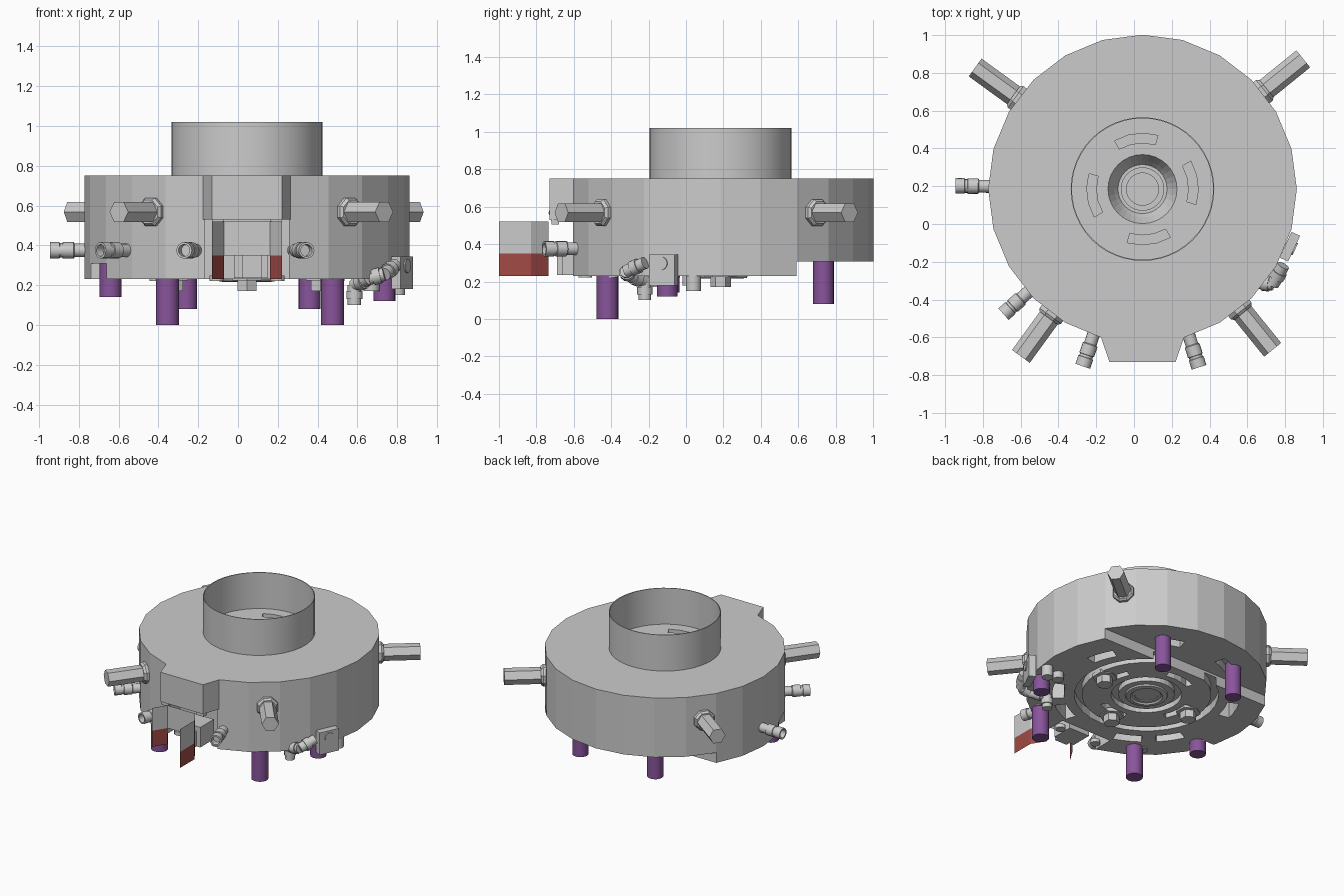
import bpy, bmesh
from math import cos, sin, radians, pi
from mathutils import Vector

if "Cube" in bpy.data.objects:
    bpy.data.objects.remove(bpy.data.objects["Cube"])

CX, CY = 0.045, 0.185          # axis of the drum


def material(name, color):
    m = bpy.data.materials.new(name)
    m.diffuse_color = color
    m.use_nodes = True
    m.node_tree.nodes["Principled BSDF"].inputs["Base Color"].default_value = m.diffuse_color
    return m


purple = material("purple", (0.25, 0.09, 0.33, 1))
red = material("red", (0.36, 0.07, 0.06, 1))


def make(name, verts, faces, mat=None, smooth=False, solid=True):
    me = bpy.data.meshes.new(name)
    me.from_pydata([tuple(v) for v in verts], [], faces)
    if solid:
        bm = bmesh.new()
        bm.from_mesh(me)
        bmesh.ops.recalc_face_normals(bm, faces=bm.faces)
        bm.to_mesh(me)
        bm.free()
    ob = bpy.data.objects.new(name, me)
    bpy.context.collection.objects.link(ob)
    if mat:
        me.materials.append(mat)
    if smooth:
        bpy.context.view_layer.objects.active = ob
        bpy.ops.object.select_all(action='DESELECT')
        ob.select_set(True)
        bpy.ops.object.shade_smooth_by_angle(angle=radians(35))
    return ob


def lathe(name, profile, n, base=(CX, CY, 0), axis=(0, 0, 1), start=0, ring=False, **kw):
    """Turn (radius, height) points about an axis; ring joins the profile into a loop."""
    q = Vector((0, 0, 1)).rotation_difference(Vector(axis).normalized())
    if abs(Vector(axis).normalized().z) < 0.01:      # keep flats level on horizontal bars
        q = Vector(axis).to_track_quat('Z', 'Y')
    verts = [Vector(base) + q @ Vector((r * cos(start + 2 * pi * i / n), r * sin(start + 2 * pi * i / n), h))
             for r, h in profile for i in range(n)]
    m = len(profile)
    faces = [(a * n + i, a * n + (i + 1) % n, (a + 1) % m * n + (i + 1) % n, (a + 1) % m * n + i)
             for a in range(m if ring else m - 1) for i in range(n)]
    if not ring:
        faces += [tuple(range(n)), tuple(range((m - 1) * n, m * n))]
    return make(name, verts, faces, **kw)


def rod(name, p0, p1, r, n=16, **kw):
    d = Vector(p1) - Vector(p0)
    return lathe(name, [(r, 0), (r, d.length)], n, p0, d, **kw)


def prism(name, outline, z0, z1, **kw):
    n = len(outline)
    verts = [(x, y, z) for z in (z0, z1) for x, y in outline]
    faces = [tuple(range(n)), tuple(range(n, 2 * n))]
    faces += [(i, (i + 1) % n, n + (i + 1) % n, n + i) for i in range(n)]
    return make(name, verts, faces, **kw)


def box(name, x0, x1, y0, y1, z0, z1, **kw):
    return prism(name, [(x0, y0), (x1, y0), (x1, y1), (x0, y1)], z0, z1, **kw)


def polar(deg, r, z=None):
    p = (CX + r * cos(radians(deg)), CY + r * sin(radians(deg)))
    return p if z is None else (*p, z)


def arc(name, mid, half, r0, r1, z0, z1, steps=3):
    angs = [mid - half + 2 * half * i / steps for i in range(steps + 1)]
    return prism(name, [polar(a, r0) for a in angs] + [polar(a, r1) for a in reversed(angs)], z0, z1)


def cut(target, cutters):
    for c in cutters:
        c.hide_render = True
        mod = target.modifiers.new("cut", 'BOOLEAN')
        mod.operation, mod.solver, mod.object = 'DIFFERENCE', 'EXACT', c
        bpy.context.view_layer.objects.active = target
        bpy.ops.object.modifier_apply(modifier=mod.name)
        bpy.data.objects.remove(c, do_unlink=True)


# main drum: 24 flat sides, with rear step, front bay and slots cut out
drum = lathe("drum_housing", [(0.817, 0.23), (0.817, 0.75)], 24)
cutters = [
    box("c", -1, 1, 0.59, 1.2, 0, 0.307),
    prism("c", [(-0.165, -0.9), (0.255, -0.9), (0.255, -0.45), (-0.165, -0.45)], 0, 0.53),
    box("c", -1, -0.66, -0.30, -0.04, 0, 0.31),
    lathe("c", [(0.13, 0.66), (0.15, 0.69), (0.21, 0.80)], 32),
    lathe("c", [(0.49, 0.1), (0.49, 0.29), (0.44, 0.29), (0.44, 0.1)], 32, ring=True),
    lathe("c", [(0.24, 0.1), (0.24, 0.27), (0.19, 0.27), (0.19, 0.1)], 32, ring=True),
]
for k in range(4):
    cutters.append(arc("c", 7 + 90 * k, 23, 0.245, 0.295, 0.68, 0.9))
    cutters.append(arc("c", 7 + 90 * k, 20, 0.29, 0.34, 0.1, 0.31))
for a in (20, 65, 115, 160, 215, 242, 298, 325):
    cutters.append(arc("c", a, 9, 0.56, 0.64, 0.1, 0.37))
cut(drum, cutters)

# top collar and centre hubs
lathe("top_tube", [(0.38, 0.75), (0.38, 1.02), (0.374, 1.02), (0.374, 0.75)], 48, ring=True, smooth=True)
lathe("upper_hub_ring", [(0.115, 0.65), (0.115, 0.72), (0.085, 0.72), (0.085, 0.65)], 32, ring=True, smooth=True)
lathe("lower_hub", [(0.15, 0.24), (0.14, 0.22), (0.11, 0.215), (0.10, 0.225), (0.08, 0.225), (0.07, 0.26)],
      32, smooth=True)

# hexagonal plugs under the drum
for i, a in enumerate((0, 180, 270)):
    lathe(f"underside_plug_{i}", [(0.085, 0.25), (0.085, 0.224), (0.055, 0.224), (0.055, 0.17)], 6,
          polar(a, 0.37, 0), start=pi / 6)

# flat pads under the rim
for i, a in enumerate((200, 232, 258, 282, 308)):
    lathe(f"rim_pad_{i}", [(0.035, 0.25), (0.035, 0.222)], 12, polar(a, 0.74, 0))

# purple legs
for i, (x, y, z, r) in enumerate([(-0.355, -0.42, 0, 0.058), (0.475, -0.42, 0, 0.058),
                                  (-0.26, 0.735, 0.08, 0.055), (0.36, 0.735, 0.08, 0.055),
                                  (-0.64, -0.09, 0.14, 0.055), (0.735, -0.10, 0.12, 0.055)]):
    rod(f"leg_{i}", (x, y, z), (x, y, 0.33), r, 24, mat=purple, smooth=True)

# radial hexagonal arms with wall collars
for i, a in enumerate((39, 144, 234, 309)):
    d = (cos(radians(a)), sin(radians(a)), 0)
    rod(f"arm_{i}", polar(a, 0.74, 0.568), polar(a, 1.095, 0.568), 0.058, 6)
    lathe(f"arm_collar_{i}", [(0.076, 0), (0.076, 0.09), (0.064, 0.105)], 8,
          polar(a, 0.74, 0.568), d, start=pi / 8)

# ribbed hose stubs
for i, a in enumerate((179, 222, 251.4, 287.6)):
    d = (cos(radians(a)), sin(radians(a)), 0)
    lathe(f"hose_stub_{i}", [(0.034, 0), (0.034, 0.09), (0.041, 0.095), (0.041, 0.15), (0.036, 0.152),
                             (0.036, 0.165), (0.041, 0.167), (0.041, 0.215), (0.030, 0.215), (0.030, 0.17)],
          16, polar(a, 0.775, 0.375), d, smooth=True)

# front block
prism("front_block", [(-0.175, -0.60), (-0.13, -0.73), (0.22, -0.73), (0.265, -0.60)], 0.53, 0.75)
box("front_bay_box", -0.02, 0.15, -0.66, -0.50, 0.235, 0.385)
box("front_bay_bracket", 0.02, 0.12, -0.69, -0.66, 0.235, 0.35)
for i, x in enumerate((-0.10, 0.19)):
    box(f"block_tab_{i}", x - 0.03, x + 0.03, -0.72, -0.68, 0.505, 0.55)


# thin chute sheets: grey upper bands, red lower flaps
def sheet(name, path, levels, **kw):
    n = len(path)
    verts = [(x, y, z) for z in levels for x, y in path]
    faces = [(j * n + i, j * n + i + 1, (j + 1) * n + i + 1, (j + 1) * n + i)
             for j in range(len(levels) - 1) for i in range(n - 1)]
    return make(name, verts, faces, solid=False, **kw)


chute = [(-0.13, -0.83), (-0.07, -0.735), (0.16, -0.735), (0.22, -0.83), (0.22, -1.0)]
sheet("chute_upper", chute, (0.35, 0.385, 0.44, 0.46, 0.52))
sheet("chute_flap_left", chute[:2], (0.23, 0.35), mat=red)
sheet("chute_flap_right", chute[2:], (0.23, 0.35), mat=red)

# side valve block with port
n = Vector((cos(radians(-25)), sin(radians(-25)), 0))
t = Vector((-n.y, n.x, 0))
c = Vector((0.825, -0.12, 0))
prism("valve_block", [(c + n * a * 0.025 + t * b * 0.075).to_2d() for a, b in ((-1, -1), (1, -1), (1, 1), (-1, 1))],
      0.18, 0.345)
p = c + n * 0.02 + Vector((0, 0, 0.297))
rod("valve_port", p, p + n * 0.012, 0.035, 16, smooth=True)

# jointed elbow pipe beside the valve block
path = [(0.585, -0.22, 0.10), (0.585, -0.22, 0.20), (0.66, -0.31, 0.235), (0.735, -0.32, 0.255), (0.79, -0.22, 0.30)]
for i, (a, b) in enumerate(zip(path, path[1:])):
    rod(f"elbow_pipe_{i}", a, b, 0.034, 12, smooth=True)
    m = Vector(a).lerp(Vector(b), 0.5)
    e = (Vector(b) - Vector(a)).normalized() * 0.02
    rod(f"elbow_band_{i}", m - e, m + e, 0.041, 12, smooth=True)
for i, (x, y, z) in enumerate([(0.80, 0.04, 0.15), (0.67, -0.15, 0.17), (0.69, 0.02, 0.18)]):
    rod(f"drain_stub_{i}", (x, y, z), (x, y, 0.26), 0.04, 12, smooth=True)
